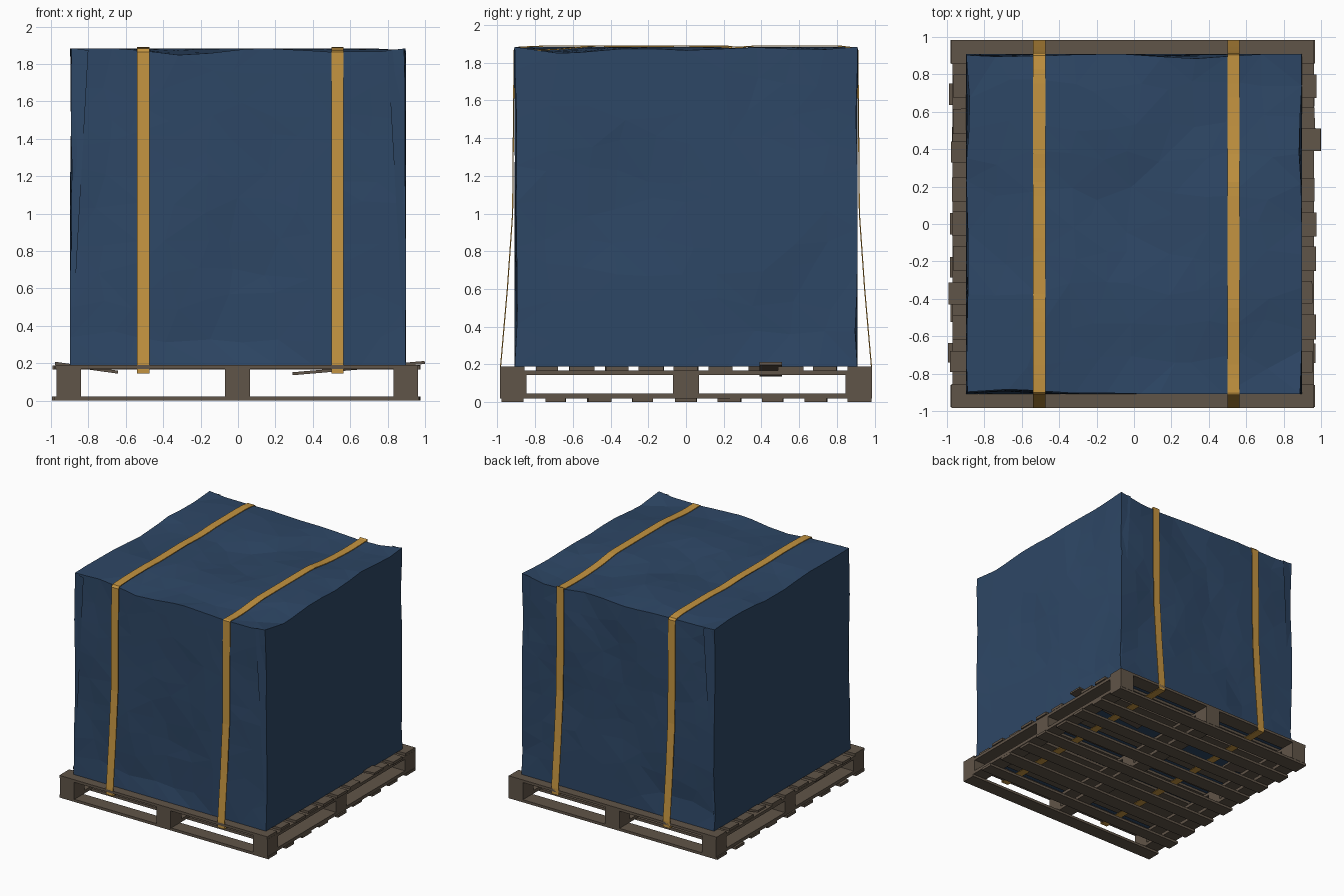
import bpy, bmesh, math, random
from mathutils import Vector, Matrix, noise

if "Cube" in bpy.data.objects:
    bpy.data.objects.remove(bpy.data.objects["Cube"])

random.seed(4)


def material(name, rgb):
    m = bpy.data.materials.new(name)
    m.diffuse_color = (*rgb, 1)
    m.use_nodes = True
    m.node_tree.nodes["Principled BSDF"].inputs["Base Color"].default_value = m.diffuse_color
    return m


WOOD = material("weathered_wood", (0.118, 0.090, 0.065))
TARP = material("blue_tarp", (0.027, 0.063, 0.132))
STRAP = material("orange_webbing", (0.55, 0.295, 0.052))


def finish(bm, name, mat):
    me = bpy.data.meshes.new(name)
    bm.normal_update()
    bm.to_mesh(me)
    bm.free()
    ob = bpy.data.objects.new(name, me)
    bpy.context.collection.objects.link(ob)
    me.materials.append(mat)
    return ob


def box(bm, x0, x1, y0, y1, z0, z1, tilt=0.0, yaw=0.0):
    c = Vector(((x0 + x1) / 2, (y0 + y1) / 2, (z0 + z1) / 2))
    mat = (Matrix.Translation(c) @ Matrix.Rotation(tilt, 4, 'Y') @ Matrix.Rotation(yaw, 4, 'Z')
           @ Matrix.Diagonal((x1 - x0, y1 - y0, z1 - z0, 1)))
    return bmesh.ops.create_cube(bm, size=1, matrix=mat)


def rnd(a):
    return random.uniform(-a, a)


# pallet blocks and the long beams joining them
bm = bmesh.new()
for x in (-0.905, -0.003, 0.897):
    for y in (-0.915, 0, 0.915):
        box(bm, x - 0.066, x + 0.066, y - 0.07, y + 0.07, 0.045, 0.145)
    box(bm, x - 0.066, x + 0.066, -0.985, 0.985, 0.143, 0.168)
    box(bm, x - 0.066, x + 0.066, -0.985, 0.985, 0.02, 0.047)
finish(bm, "pallet_blocks_and_beams", WOOD)

# deck boards, uneven at the ends, one of them snapped
bm = bmesh.new()
N = 11
for i in range(N):
    y = -0.92 + 1.84 * i / (N - 1)
    w = 0.062 + rnd(0.006)
    if i in (0, N - 1):
        box(bm, -0.975, 0.962, y - 0.065, y + 0.065, 0.168, 0.19)
    elif i == 7:
        box(bm, 0.29, 1.0, 0.39, 0.51, 0.166, 0.182, tilt=-0.085)
        box(bm, -0.98, -0.64, 0.33, 0.44, 0.168, 0.184, tilt=0.14)
    else:
        box(bm, -0.98 + rnd(0.018), 0.965 + rnd(0.015), y - w, y + w,
            0.167, 0.189 + rnd(0.001), yaw=rnd(0.004))
finish(bm, "pallet_deck_boards", WOOD)

# bottom boards
bm = bmesh.new()
N = 9
for i in range(N):
    y = -0.92 + 1.84 * i / (N - 1)
    w = 0.06 + rnd(0.008)
    e = 0.0 if i in (0, N - 1) else 0.015
    box(bm, -0.98 + rnd(e), 0.967 + rnd(e), y - w, y + w, 0.0, 0.022, yaw=rnd(e / 4))
finish(bm, "pallet_bottom_boards", WOOD)


# tarp: box with gentle dents pushed inward on every side
def dent(p, k):
    n = noise.noise(Vector((p[0] * 2.0, p[1] * 2.0, p[2] * 1.6)) + Vector((k * 7.3, k * 3.1, 1.7)))
    return max(0.0, n + 0.12)


def top_z(x, y):
    edge = min(1, max(0, (0.9 - abs(x)) / 0.2) + max(0, (0.9 - abs(y)) / 0.2))
    return 1.884 - 0.045 * dent((x, y, 0), 1) * edge


def tarp_point(p):
    x, y, z = p
    r = p.copy()
    up = min(1, (z + 1) / 0.15)
    sx = -1 if x < 0 else 1
    sy = -1 if y < 0 else 1
    q = (x * 0.9, y * 0.9, z * 0.85)
    r.x, r.y = x * 0.89, y * 0.9
    r.z = 0.19 + (z + 1) / 2 * 1.694
    if abs(x) > 0.999:
        r.x = sx * (0.897 - 0.03 * dent(q, 2) * up)
    if abs(y) > 0.999:
        r.y = sy * (0.908 - 0.035 * dent(q, 3) * up)
    if z > 0.999:
        r.z = top_z(r.x, r.y)
    return r


bm = bmesh.new()
bmesh.ops.create_cube(bm, size=2)
bmesh.ops.subdivide_edges(bm, edges=bm.edges[:], cuts=9, use_grid_fill=True)
for v in bm.verts:
    p = v.co.copy()
    # scatter the grid within each face so the folds look irregular
    for a in range(3):
        if abs(p[a]) < 0.999:
            p[a] += rnd(0.06)
    v.co = tarp_point(p)
bmesh.ops.triangulate(bm, faces=bm.faces[:], quad_method='SHORT_EDGE')
finish(bm, "tarp_cover", TARP)

# thin fold lines of spare cloth tucked on the upright corners
bm = bmesh.new()
for sx in (-1, 1):
    for sy in (-1, 1):
        lo, hi = Vector((sx * 0.89, sy * 0.90, 0.25)), Vector((sx * 0.888, sy * 0.899, 1.88))
        tip = Vector((sx * 0.80, sy * 0.912, 1.875))
        bm.faces.new([bm.verts.new(v) for v in (lo, hi, tip)])
finish(bm, "corner_folds", TARP)

# straps: closed loop over the load and under the deck
SIDE = [(-0.985, 0.146), (-0.985, 0.20), (-0.95, 0.60), (-0.922, 1.0), (-0.918, 1.45),
        (-0.914, 1.865)]


def strap(name, xc):
    w = 0.033
    top = [(-0.9 + 1.8 * i / 24) for i in range(25)]
    path = list(SIDE)
    for y in top:
        path.append((y, max(top_z(xc + d, y) for d in (-w, 0, w)) + 0.008))
    path += [(-y, z) for y, z in reversed(SIDE)]
    bm = bmesh.new()
    rings = []
    n = len(path)
    for i, (y, z) in enumerate(path):
        a, b = Vector(path[i - 1]), Vector(path[(i + 1) % n])
        t = (b - a).normalized()
        ny, nz = t.y * 0.006, -t.x * 0.006   # inward offset
        rings.append([bm.verts.new(c) for c in (
            (xc - w, y, z), (xc + w, y, z), (xc + w, y + ny, z + nz), (xc - w, y + ny, z + nz))])
    for i in range(n):
        r, s = rings[i], rings[(i + 1) % n]
        for k in range(4):
            bm.faces.new((r[k], r[(k + 1) % 4], s[(k + 1) % 4], s[k]))
    bmesh.ops.recalc_face_normals(bm, faces=bm.faces[:])
    finish(bm, name, STRAP)


strap("strap_left", -0.507)
strap("strap_right", 0.532)
